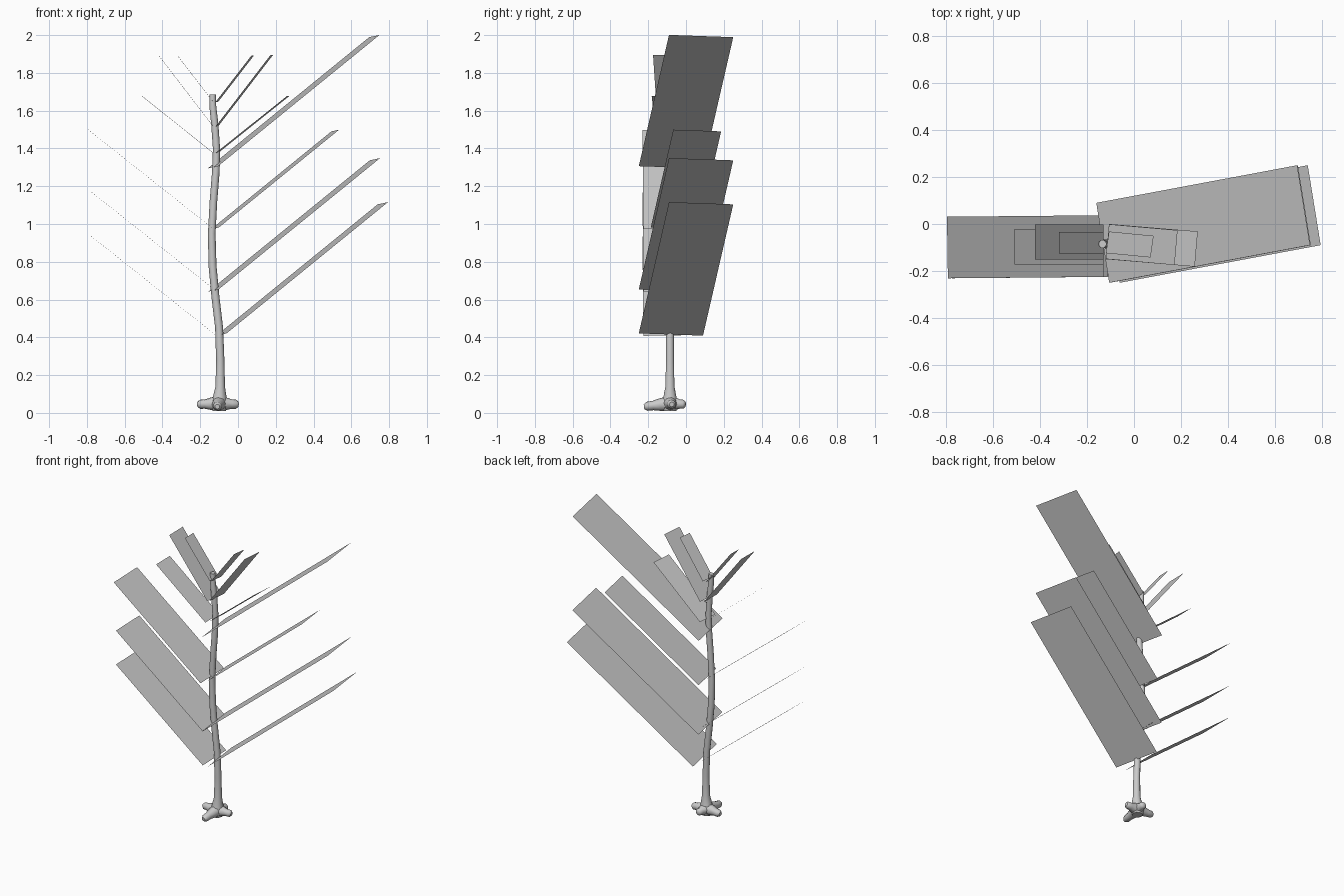
import bpy, bmesh, math
from mathutils import Vector

if "Cube" in bpy.data.objects:
    bpy.data.objects.remove(bpy.data.objects["Cube"], do_unlink=True)

grey = bpy.data.materials.new("plain grey")
grey.use_nodes = True
grey.diffuse_color = (0.6, 0.6, 0.6, 1)
grey.node_tree.nodes["Principled BSDF"].inputs["Base Color"].default_value = (0.6, 0.6, 0.6, 1)


def finish(name, bm, smooth=False):
    mesh = bpy.data.meshes.new(name)
    bm.to_mesh(mesh)
    bm.free()
    obj = bpy.data.objects.new(name, mesh)
    bpy.context.collection.objects.link(obj)
    mesh.materials.append(grey)
    if smooth:
        bpy.ops.object.select_all(action='DESELECT')
        obj.select_set(True)
        bpy.context.view_layer.objects.active = obj
        bpy.ops.object.shade_smooth_by_angle(angle=math.radians(50))
    return obj


def tube(name, path, sides=10):
    """Capped round tube through (x, y, z, radius) points."""
    bm = bmesh.new()
    pts = [Vector(p[:3]) for p in path]
    rings = []
    for i, p in enumerate(pts):
        d = pts[min(i + 1, len(pts) - 1)] - pts[max(i - 1, 0)]
        turn = Vector((0, 0, 1)).rotation_difference(d)
        ring = []
        for k in range(sides):
            a = math.tau * k / sides
            ring.append(bm.verts.new(p + turn @ Vector((math.cos(a), math.sin(a), 0)) * path[i][3]))
        rings.append(ring)
    for a, b in zip(rings, rings[1:]):
        for k in range(sides):
            n = (k + 1) % sides
            bm.faces.new((a[k], a[n], b[n], b[k]))
    bm.faces.new(rings[0][::-1])
    bm.faces.new(rings[-1])
    return finish(name, bm, True)


def leaf(name, base, length, width):
    """Flat rectangular leaf from the middle of its base edge."""
    base, length, half = Vector(base), Vector(length), Vector(width) / 2
    bm = bmesh.new()
    corners = (base - half, base + length - half, base + length + half, base + half)
    face = bm.faces.new([bm.verts.new(c) for c in corners])
    face.normal_update()
    if face.normal.z < 0:
        face.normal_flip()
    finish(name, bm)


# Gently swaying trunk with a flared foot
Y = -0.085
trunk_line = [(-0.1, 0.01, 0.035), (-0.1, 0.04, 0.045), (-0.097, 0.075, 0.038),
              (-0.094, 0.14, 0.025), (-0.094, 0.28, 0.022), (-0.1, 0.45, 0.021),
              (-0.12, 0.62, 0.021), (-0.135, 0.78, 0.021), (-0.139, 0.95, 0.02),
              (-0.13, 1.12, 0.02), (-0.117, 1.28, 0.02), (-0.114, 1.4, 0.019),
              (-0.123, 1.53, 0.019), (-0.133, 1.62, 0.018), (-0.134, 1.685, 0.017)]
tube("trunk", [(x, Y, z, r) for x, z, r in trunk_line])

# Knobbly roots spreading from the foot
root_tips = {"right_root": (-0.215, -0.07, 0.045), "left_root": (0.003, -0.075, 0.045),
             "front_root": (-0.11, -0.222, 0.033), "back_root": (-0.085, -0.003, 0.045)}
for name, tip in root_tips.items():
    start, end = Vector((-0.1, Y, 0.05)), Vector(tip)
    path = []
    for t, r in ((0, 0.04), (0.35, 0.034), (0.65, 0.025), (0.88, 0.024), (1, 0.013)):
        path.append((*start.lerp(end, t), r))
    tube(name, path, 8)

# Broad leaves on the left, all one shape at different heights and sizes
for i, (x, y, z, s) in enumerate([(-0.088, -0.08, 0.415, 1), (-0.13, -0.08, 0.648, 1),
                                  (-0.122, -0.06, 0.977, 0.745), (-0.133, -0.08, 1.3, 1)]):
    leaf(f"left_broad_leaf_{i + 1}", (x, y, z), Vector((0.855, 0.16, 0.695)) * s,
         Vector((-0.055, 0.34, -0.012)) * s)

# Broad leaves on the right
for i, (x, z) in enumerate([(-0.115, 0.41), (-0.115, 0.645), (-0.132, 0.975)]):
    leaf(f"right_broad_leaf_{i + 1}", (x, -0.094, z), (-0.662, -0.006, 0.525),
         (-0.004, 0.262, 0.004))

# Small crown leaves: base, reach, rise and width, one pair per tier
crown = [(1.375, 0.378, 0.302, 0.15, -0.075, -0.097),
         (1.515, 0.292, 0.38, 0.148, -0.075, -0.077),
         (1.645, 0.19, 0.246, 0.092, -0.078, -0.079)]
for i, (z, reach, rise, width, left_y, right_y) in enumerate(crown):
    leaf(f"left_crown_leaf_{i + 1}", (-0.113, left_y, z),
         (reach, -0.07 * reach - 0.005, rise), (0.013, width, 0))
    leaf(f"right_crown_leaf_{i + 1}", (-0.13, right_y, z),
         (-reach, 0, rise), (0, width, 0.002))
